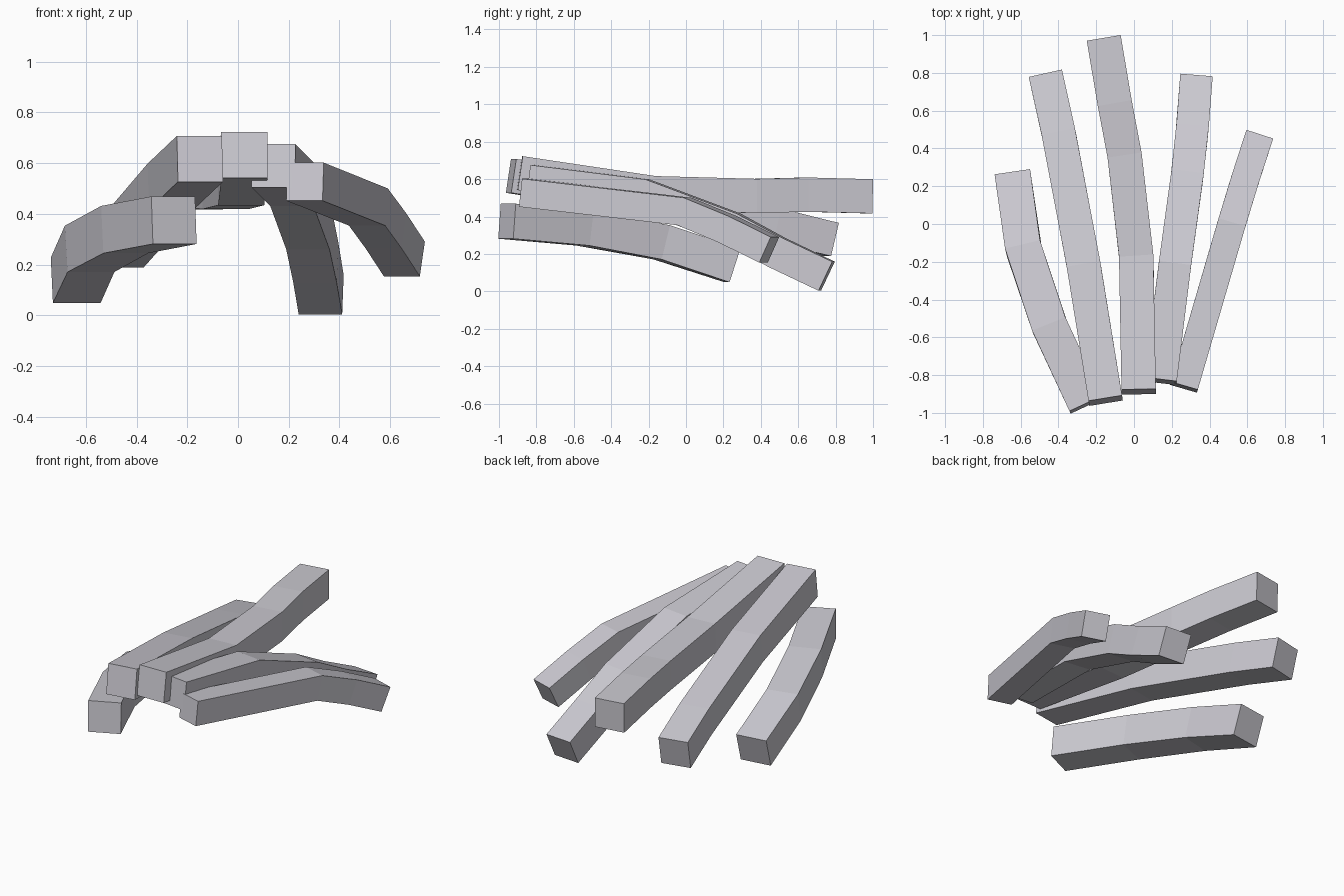
import bpy, bmesh
from mathutils import Vector

if "Cube" in bpy.data.objects:
    bpy.data.objects.remove(bpy.data.objects["Cube"])

skin = bpy.data.materials.new("pale_grey")
skin.diffuse_color = (0.6, 0.59, 0.64, 1)
skin.use_nodes = True
skin.node_tree.nodes["Principled BSDF"].inputs["Base Color"].default_value = skin.diffuse_color

# each finger: name, width, height, centre-line joints from the base to the tip
FINGERS = [
    ("thumb", 0.19, 0.188,
     [(-.2525, -.957, .375), (-.447, -.54, .338), (-.585, -.13, .262), (-.640, .248, .138)]),
    ("first_finger", 0.18, 0.183,
     [(-.15, -.935, .617), (-.265, -.227, .508), (-.397, .47, .353), (-.465, .777, .277)]),
    ("middle_finger", 0.182, 0.183,
     [(.025, -.888, .632), (.012, -.175, .525), (-.05, .365, .510), (-.102, .64, .517), (-.16, .983, .508)]),
    ("fourth_finger", 0.172, 0.172,
     [(.14, -.832, .590), (.215, -.226, .515), (.28, .245, .338), (.307, .488, .207), (.328, .752, .081)]),
    ("little_finger", 0.149, 0.151,
     [(.264, -.864, .527), (.514, -.008, .427), (.584, .222, .332), (.656, .445, .222)]),
]


def make_finger(name, width, height, joints):
    """Sweep a rectangle along the joints, mitred at each bend, with flat ends."""
    pts = [Vector(p) for p in joints]
    dirs = [(b - a).normalized() for a, b in zip(pts, pts[1:])]
    bm = bmesh.new()
    rings = []
    for i, p in enumerate(pts):
        before, after = dirs[max(i - 1, 0)], dirs[min(i, len(dirs) - 1)]
        t = (before + after).normalized()
        side = t.cross(Vector((0, 0, 1))).normalized()
        up = side.cross(t)
        rings.append([bm.verts.new(p + side * (sx * width / 2) + up * (sz * height / 2))
                      for sx, sz in ((-1, -1), (1, -1), (1, 1), (-1, 1))])
    for a, b in zip(rings, rings[1:]):
        for k in range(4):
            n = (k + 1) % 4
            bm.faces.new((a[k], a[n], b[n], b[k]))
    bm.faces.new(rings[0][::-1])
    bm.faces.new(rings[-1])
    bmesh.ops.recalc_face_normals(bm, faces=bm.faces)
    mesh = bpy.data.meshes.new(name)
    bm.to_mesh(mesh)
    bm.free()
    mesh.materials.append(skin)
    bpy.context.collection.objects.link(bpy.data.objects.new(name, mesh))


for finger in FINGERS:
    make_finger(*finger)
